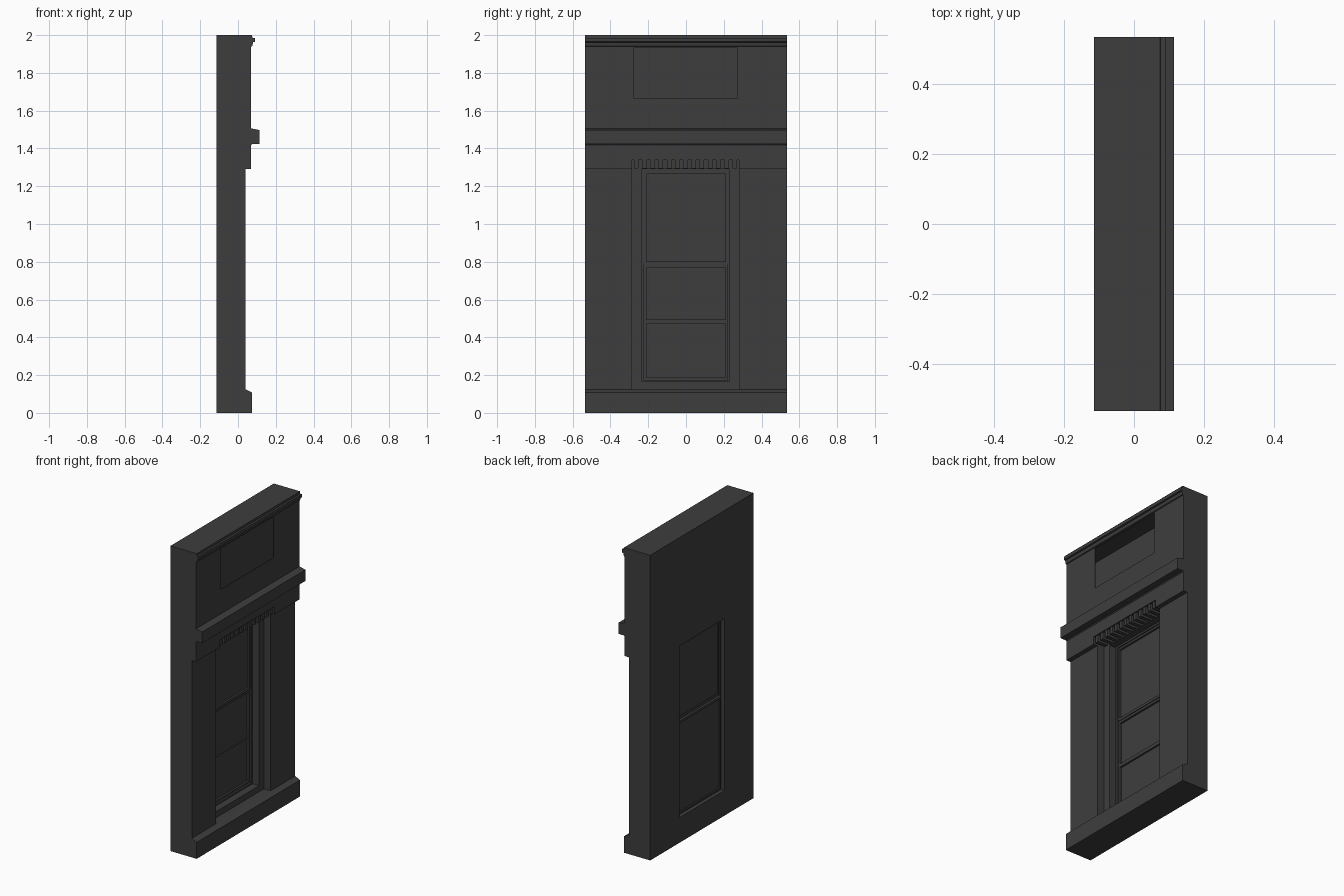
import bpy, bmesh

cube = bpy.data.objects.get("Cube")
if cube:
    bpy.data.objects.remove(cube, do_unlink=True)

grey = bpy.data.materials.new("dark_grey")
grey.use_nodes = True
colour = (0.048, 0.048, 0.048, 1)
grey.diffuse_color = colour
grey.node_tree.nodes["Principled BSDF"].inputs["Base Color"].default_value = colour

HALF = 0.535             # half width of the whole bay
BACK, FRONT = -0.115, 0.07
JAMB = -0.008            # face of the set-back jamb
FACE = 0.04              # face of the pilasters
OPEN = (-0.285, 0.28)    # outer recess
HOLE = (-0.235, 0.23)    # window opening
SKIN = 0.005


def finish(name, bm):
    bmesh.ops.recalc_face_normals(bm, faces=bm.faces)
    mesh = bpy.data.meshes.new(name)
    bm.to_mesh(mesh)
    bm.free()
    mesh.materials.append(grey)
    obj = bpy.data.objects.new(name, mesh)
    bpy.context.scene.collection.objects.link(obj)
    return obj


def profile(name, points, y0=-HALF, y1=HALF):
    """Extrude an x-z outline along y."""
    bm = bmesh.new()
    face = bm.faces.new([bm.verts.new((x, y0, z)) for x, z in points])
    new = bmesh.ops.extrude_face_region(bm, geom=[face])["geom"]
    verts = [v for v in new if isinstance(v, bmesh.types.BMVert)]
    bmesh.ops.translate(bm, vec=(0, y1 - y0, 0), verts=verts)
    return finish(name, bm)


def box(name, xs, ys, zs):
    (a, b), (c, d) = xs, zs
    return profile(name, [(a, c), (b, c), (b, d), (a, d)], *ys)


def ring(name, xs, ys, zs, hole_y, hole_z):
    """Rectangular panel facing x with a rectangular hole."""
    bm = bmesh.new()

    def loop(x, y, z):
        return [bm.verts.new((x, y[i], z[j])) for i, j in ((0, 0), (1, 0), (1, 1), (0, 1))]

    outer = [loop(x, ys, zs) for x in xs]
    inner = [loop(x, hole_y, hole_z) for x in xs]
    for a, b in ((outer[0], inner[0]), (outer[1], inner[1]),
                 (outer[0], outer[1]), (inner[0], inner[1])):
        for i in range(4):
            j = (i + 1) % 4
            bm.faces.new((a[i], a[j], b[j], b[i]))
    return finish(name, bm)


# Lower wall with the window opening
ring("lower_wall", (BACK, JAMB), (-HALF, HALF), (0, 1.34), HOLE, (0.165, 1.29))

# Plinth with a sloped top
profile("plinth", [(JAMB, 0), (0.075, 0), (0.075, 0.108), (FACE, 0.125), (JAMB, 0.125)])

# Pilasters and the fascia ends above them
for side, ys in (("right", (-HALF, OPEN[0])), ("left", (OPEN[1], HALF))):
    box(side + "_pilaster", (JAMB, FACE), ys, (0.125, 1.29))
    box(side + "_fascia_end", (JAMB, FRONT), ys, (1.29, 1.34))

# Dentils under the fascia
COUNT = 13
step = (OPEN[1] - OPEN[0]) / COUNT
for i in range(COUNT):
    y = OPEN[0] + step * (i + 0.5)
    box(f"dentil_{i + 1}", (JAMB, FRONT - 0.006), (y - step * 0.28, y + step * 0.28), (1.295, 1.34))

# Hollow upper wall with an open sign panel
Z0, Z1 = 1.34, 2.0
ring("upper_front", (FRONT - SKIN, FRONT), (-HALF, HALF), (Z0, Z1), (-0.275, 0.27), (1.665, 1.935))
box("upper_back", (BACK, BACK + SKIN), (-HALF, HALF), (Z0, Z1))
inside = (BACK + SKIN, FRONT - SKIN)
box("upper_floor", inside, (-HALF, HALF), (Z0, Z0 + SKIN))
box("upper_roof", inside, (-HALF, HALF), (Z1 - SKIN, Z1))
for side, ys in (("right", (-HALF, SKIN - HALF)), ("left", (HALF - SKIN, HALF))):
    box(side + "_upper_end", inside, ys, (Z0 + SKIN, Z1 - SKIN))

# Ledge and cornice
profile("ledge", [(FRONT, 1.418), (0.075, 1.424), (0.115, 1.424), (0.115, 1.497), (FRONT, 1.506)])
profile("cornice", [(FRONT, 1.94), (0.076, 1.942), (0.08, 1.962), (0.09, 1.965),
                    (0.09, 1.985), (0.076, 1.985), (0.075, 2), (FRONT, 2)])

# Window frame, sashes, rails and panes
GLASS = (-0.21, 0.21)
ring("window_frame", (-0.09, -0.055), HOLE, (0.165, 1.29), (-0.222, 0.22), (0.175, 1.278))
ring("upper_sash", (-0.085, -0.062), (-0.222, 0.22), (0.785, 1.278), GLASS, (0.802, 1.265))
ring("lower_sash", (-0.1, -0.067), (-0.222, 0.22), (0.175, 0.785), GLASS, (0.187, 0.77))
box("glazing_bar", (-0.085, -0.068), GLASS, (0.472, 0.495))
box("upper_pane", (-0.08, -0.075), GLASS, (0.802, 1.265))
box("lower_pane", (-0.092, -0.08), GLASS, (0.187, 0.77))
